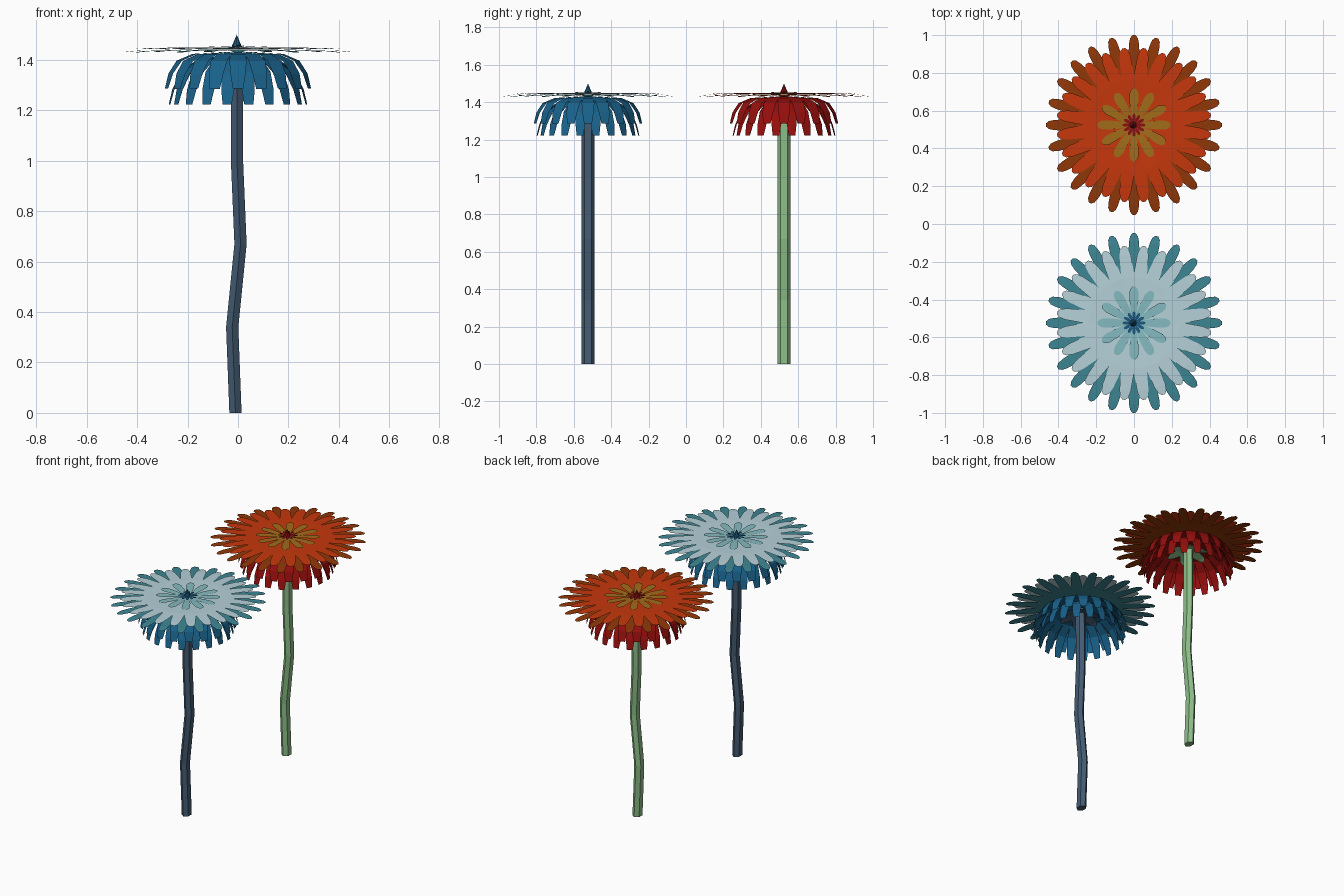
import bpy, bmesh
from math import sin, cos, pi

if "Cube" in bpy.data.objects:
    bpy.data.objects.remove(bpy.data.objects["Cube"])


def mat(name, hexcol):
    lin = [(int(hexcol[i:i + 2], 16) / 255) ** 2.2 for i in (0, 2, 4)]
    m = bpy.data.materials.new(name)
    m.diffuse_color = (*lin, 1)
    m.use_nodes = True
    m.node_tree.nodes["Principled BSDF"].inputs["Base Color"].default_value = m.diffuse_color
    return m


def finish(bm, name, material):
    me = bpy.data.meshes.new(name)
    bm.to_mesh(me)
    bm.free()
    me.materials.append(material)
    ob = bpy.data.objects.new(name, me)
    bpy.context.collection.objects.link(ob)
    return ob


def petals(name, cy, material, count, profile, offset=0.0, sx=1.0):
    """Ring of petals; profile rows are (radius, height, half width)."""
    bm = bmesh.new()
    for i in range(count):
        a = 2 * pi * (i + offset) / count
        lift = 0.0015 * (i % 2)          # neighbours overlap without clashing
        prev = None
        for r, z, w in profile:
            pair = [bm.verts.new((sx * (r * cos(a) - s * w * sin(a)),
                                  cy + r * sin(a) + s * w * cos(a), z + lift))
                    for s in (-1, 1)]
            if prev:
                bm.faces.new((prev[0], pair[0], pair[1], prev[1]))
            prev = pair
    return finish(bm, name, material)


def stem(name, cy, material):
    """Six-sided bent stalk."""
    bm = bmesh.new()
    path = [(-0.010, 0), (-0.023, 0.34), (0.010, 0.67), (-0.004, 1.0), (-0.003, 1.41)]
    rings = [[bm.verts.new((x + 0.028 * sin(k * pi / 3), cy + 0.036 * cos(k * pi / 3), z))
              for k in range(6)] for x, z in path]
    for lo, hi in zip(rings, rings[1:]):
        for k in range(6):
            j = (k + 1) % 6
            bm.faces.new((lo[k], lo[j], hi[j], hi[k]))
    bm.faces.new(rings[0])
    bm.faces.new(rings[-1])
    bmesh.ops.recalc_face_normals(bm, faces=bm.faces)
    finish(bm, name, material)


def flower(tag, cy, cols):
    m = {k: mat(f"{tag}_{k}", c) for k, c in cols.items()}
    stem(tag + "_stem", cy, m["stem"])
    # leaves below the head
    petals(tag + "_sepals", cy, m["stem"], 6,
           [(0.0, 1.40, 0.02), (0.06, 1.385, 0.04), (0.11, 1.37, 0.03), (0.13, 1.36, 0.01)])
    # two drooping skirts
    petals(tag + "_lower_skirt", cy, m["skirt"], 20,
           [(0.05, 1.415, 0.012), (0.16, 1.40, 0.026), (0.225, 1.35, 0.03),
            (0.26, 1.28, 0.026), (0.275, 1.222, 0.018)], 0.5)
    petals(tag + "_upper_skirt", cy, m["skirt"], 20,
           [(0.05, 1.43, 0.012), (0.18, 1.422, 0.03), (0.245, 1.395, 0.034),
            (0.28, 1.345, 0.03), (0.298, 1.285, 0.021)])
    # flat rings of the bloom
    petals(tag + "_outer_petals", cy, m["outer"], 24,
           [(0.02, 1.436, 0.008), (0.25, 1.440, 0.036), (0.43, 1.434, 0.027),
            (0.460, 1.431, 0.021), (0.476, 1.429, 0.008)], 0, 0.98)
    petals(tag + "_middle_petals", cy, m["middle"], 24,
           [(0.01, 1.442, 0.006), (0.24, 1.447, 0.036), (0.36, 1.445, 0.030),
            (0.395, 1.443, 0.022), (0.410, 1.442, 0.008)], 0.5)
    petals(tag + "_inner_petals", cy, m["inner"], 12,
           [(0.01, 1.448, 0.008), (0.10, 1.452, 0.022), (0.16, 1.453, 0.025),
            (0.183, 1.453, 0.018), (0.193, 1.453, 0.007)])
    petals(tag + "_core_petals", cy, m["core"], 12,
           [(0.005, 1.455, 0.003), (0.035, 1.457, 0.008), (0.052, 1.457, 0.008),
            (0.060, 1.457, 0.003)])
    # pointed centre
    bm = bmesh.new()
    bmesh.ops.create_cone(bm, cap_ends=True, segments=8, radius1=0.021, radius2=0, depth=0.05)
    bmesh.ops.translate(bm, verts=bm.verts, vec=(-0.005, cy, 1.475))
    finish(bm, tag + "_centre_cone", m["core"])


flower("blue_flower", -0.524, dict(stem="465C72", skirt="1F6189", outer="3F8592",
                                   middle="B4D0D8", inner="83B9BF", core="22587C"))
flower("red_flower", 0.524, dict(stem="8CBC88", skirt="921614", outer="8F3A10",
                                 middle="C53A14", inner="A06C20", core="8A1618"))
